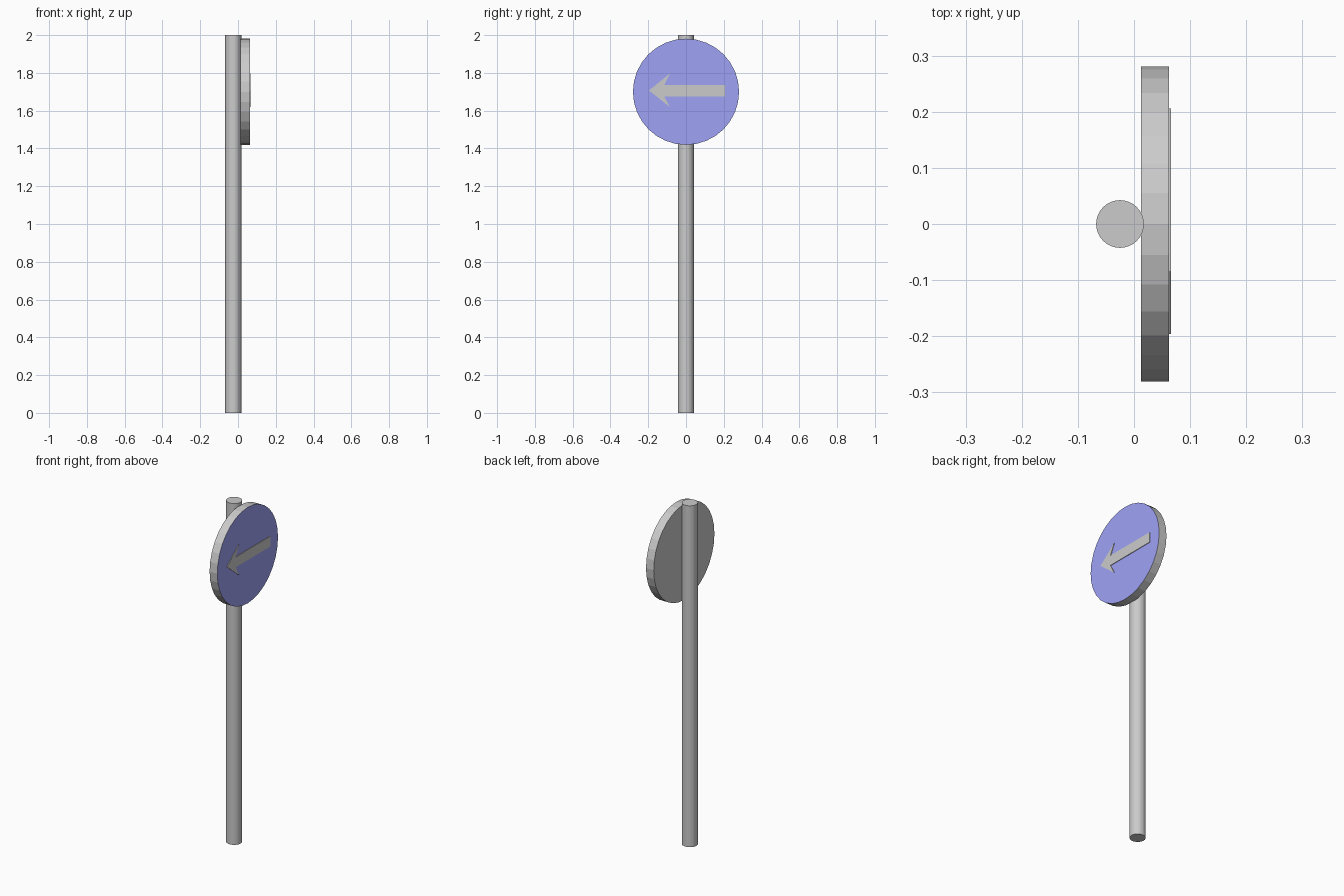
import bpy, bmesh
from math import pi

if "Cube" in bpy.data.objects:
    bpy.data.objects.remove(bpy.data.objects["Cube"])

SIGN_Z = 1.70


def material(name, color):
    m = bpy.data.materials.new(name)
    m.diffuse_color = color
    m.use_nodes = True
    m.node_tree.nodes["Principled BSDF"].inputs["Base Color"].default_value = m.diffuse_color
    return m


# Pole standing behind the sign plate
bpy.ops.mesh.primitive_cylinder_add(vertices=32, radius=0.0425, depth=2.0,
                                    location=(-0.025, 0, 1.0))
bpy.context.object.name = "pole"

# Round sign plate, axis along x, with a blue front face
bpy.ops.mesh.primitive_cylinder_add(vertices=32, radius=0.281, depth=0.05,
                                    location=(0.0375, 0, SIGN_Z),
                                    rotation=(0, pi / 2, 0))
plate = bpy.context.object
plate.name = "sign_plate"
bpy.ops.object.transform_apply(location=False, rotation=True, scale=False)
plate.data.materials.append(material("plate_grey", (0.8, 0.8, 0.8, 1)))
plate.data.materials.append(material("sign_blue", (0.346, 0.369, 0.917, 1)))
for face in plate.data.polygons:
    if face.normal.x > 0.9:
        face.material_index = 1

# Raised arrow pointing to -y, extruded from its outline (y, z)
outline = [(-0.196, 1.707), (-0.085, 1.619), (-0.115, 1.675), (0.206, 1.675),
           (0.206, 1.735), (-0.115, 1.735), (-0.085, 1.797)]
bm = bmesh.new()
base = bm.faces.new([bm.verts.new((0.061, y, z)) for y, z in outline])
ext = bmesh.ops.extrude_face_region(bm, geom=[base])
bmesh.ops.translate(bm, vec=(0.005, 0, 0),
                    verts=[g for g in ext["geom"] if isinstance(g, bmesh.types.BMVert)])
# Close the back if the extrusion removed it
if not base.is_valid:
    bmesh.ops.holes_fill(bm, edges=bm.edges[:])
bmesh.ops.recalc_face_normals(bm, faces=bm.faces[:])
mesh = bpy.data.meshes.new("arrow")
bm.to_mesh(mesh)
bm.free()
bpy.context.collection.objects.link(bpy.data.objects.new("arrow", mesh))
